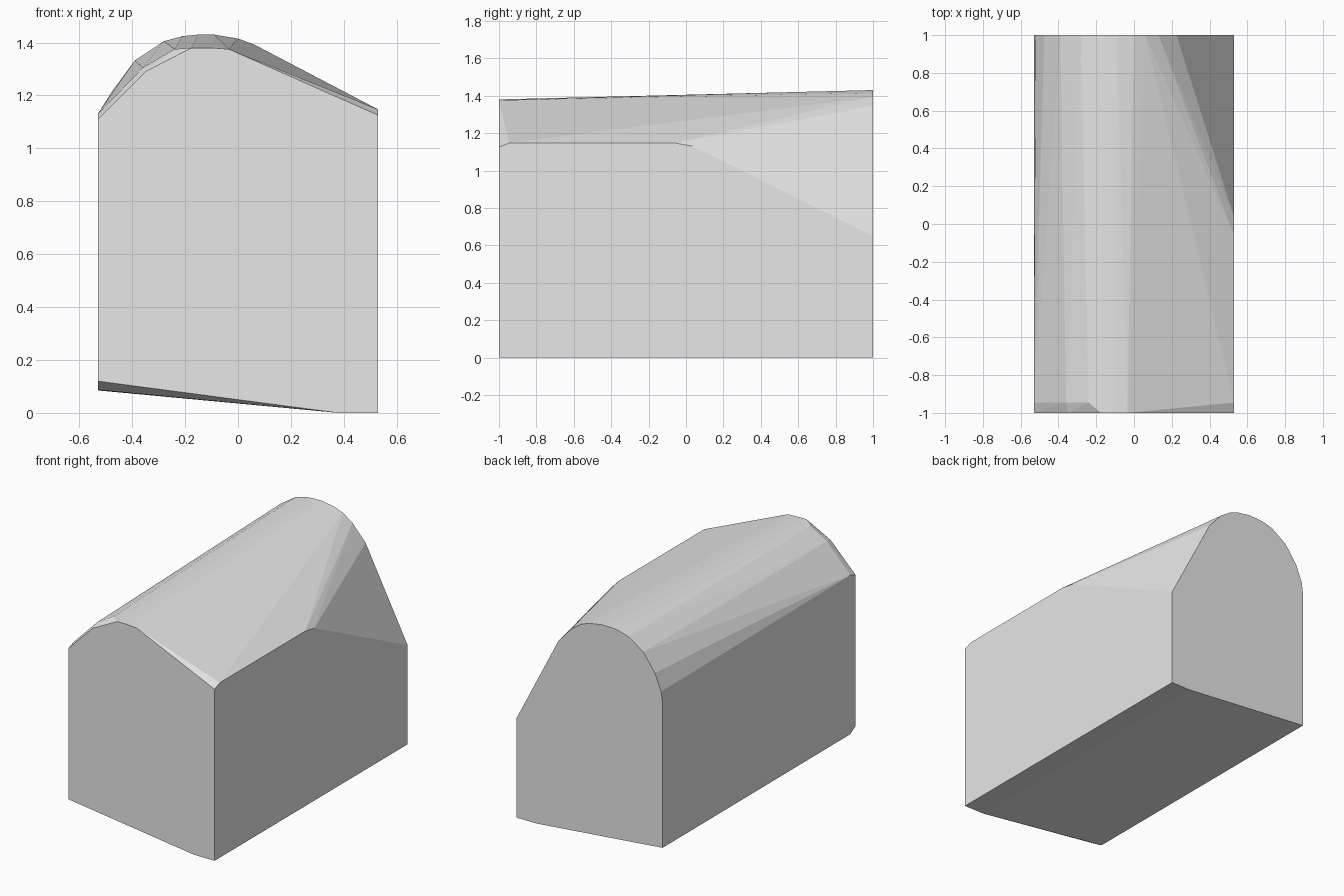
import bpy
import bmesh
from math import radians

default = bpy.data.objects.get("Cube")
if default:
    bpy.data.objects.remove(default, do_unlink=True)


def make_material(name, colour):
    mat = bpy.data.materials.new(name)
    mat.use_nodes = True
    mat.diffuse_color = colour
    mat.node_tree.nodes["Principled BSDF"].inputs["Base Color"].default_value = colour
    return mat


def hull_object(name, sections, material):
    """Wrap a tight faceted skin around (y, [(x, z), ...]) cross-sections."""
    bm = bmesh.new()
    for y, profile in sections:
        for x, z in profile:
            bm.verts.new((x, y, z))
    result = bmesh.ops.convex_hull(bm, input=bm.verts[:], use_existing_faces=False)
    # Remove points that ended up inside the skin
    inside = [g for g in result["geom_interior"] if isinstance(g, bmesh.types.BMVert)]
    bmesh.ops.delete(bm, geom=inside, context="VERTS")
    # Merge flat triangles into whole panels
    bmesh.ops.dissolve_limit(bm, angle_limit=radians(0.3),
                             verts=bm.verts[:], edges=bm.edges[:])
    bmesh.ops.recalc_face_normals(bm, faces=bm.faces[:])
    mesh = bpy.data.meshes.new(name)
    bm.to_mesh(mesh)
    bm.free()
    mesh.materials.append(material)
    obj = bpy.data.objects.new(name, mesh)
    bpy.context.scene.collection.objects.link(obj)
    return obj


half = 0.53  # half width of the block

# Front end: gabled top with a slightly bevelled rim
front_end = [(half, 0), (half, 1.125), (-0.035, 1.375), (-0.1, 1.38),
             (-0.175, 1.38), (-0.35, 1.29), (-half, 1.11),
             (-half, 0.12), (0.1, 0.04), (0.38, 0)]
front_rim = [(half, 1.147), (-0.24, 1.375), (-0.36, 1.305),
             (-half, 1.13), (-half, 0.087)]

# Eave on the left side, bending down where the rear slope begins
eave_end = [(half, 1.147)]
eave_corner = [(half, 1.13)]

# Rear end: rounded arch with one long sloping shoulder
rear_end = [(half, 0), (half, 0.65), (0.225, 1.24), (0.13, 1.345),
            (0.06, 1.393), (0, 1.415), (-0.09, 1.43), (-0.15, 1.43),
            (-0.21, 1.424), (-0.28, 1.405), (-0.39, 1.332), (-0.475, 1.217),
            (-0.52, 1.106), (-half, 1.03), (-half, 0.085), (0.385, 0)]

grey = make_material("light grey", (0.8, 0.8, 0.8, 1))
hull_object("arched_block",
            [(-1, front_end), (-0.945, front_rim), (-0.06, eave_end),
             (0.035, eave_corner), (1, rear_end)],
            grey)
